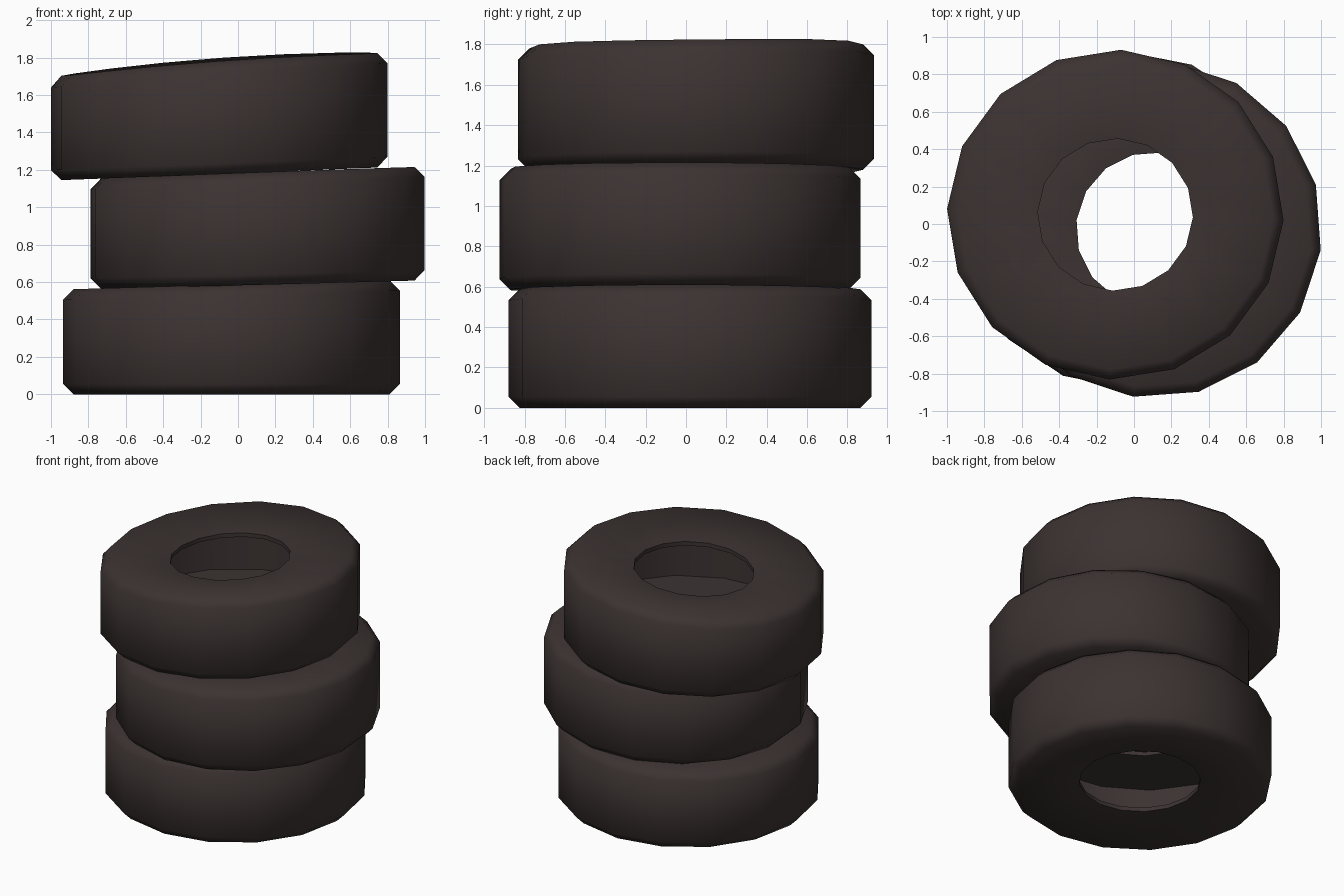
import bpy, bmesh, math

if "Cube" in bpy.data.objects:
    bpy.data.objects.remove(bpy.data.objects["Cube"])

SIDES = 16
R, HOLE, CH = 0.90, 0.415, 0.055   # outer radius, hole radius, shoulder chamfer
DISH, T = 0.055, 0.03              # sidewall sinks towards the hole; wall thickness

rubber = bpy.data.materials.new("dark_rubber")
rubber.diffuse_color = (0.045, 0.033, 0.032, 1)
rubber.use_nodes = True
rubber.node_tree.nodes["Principled BSDF"].inputs["Base Color"].default_value = rubber.diffuse_color


def tyre(name, cx, cy, phase, low, high, sy=1.0, lean=0.0):
    """Hollow tyre; low/high = heights (left, middle, right) of its two sidewalls."""
    def height(t, u):               # quadratic through the three heights
        l, m, r = t
        return m + (r - l) / 2 * u + ((r + l) / 2 - m) * u * u

    # closed profile: radius, which sidewall it follows, offset from that sidewall
    profile = [(HOLE, low, DISH), (R - CH, low, 0), (R, low, CH),
               (R, high, -CH), (R - CH, high, 0), (HOLE, high, -DISH),
               (HOLE, high, -DISH - T), (R - T, high, -DISH - T),
               (R - T, low, DISH + T), (HOLE, low, DISH + T)]
    bm = bmesh.new()
    rings = []
    for r, side, off in profile:
        ring = []
        for i in range(SIDES):
            a = math.radians(phase) + 2 * math.pi * i / SIDES
            x, y = r * math.cos(a), r * math.sin(a) * sy
            z = height(side, x / R) + off + (lean * y if side is high else 0)
            ring.append(bm.verts.new((cx + x, cy + y, z)))
        rings.append(ring)
    for a, b in zip(rings, rings[1:] + rings[:1]):
        for i in range(SIDES):
            j = (i + 1) % SIDES
            bm.faces.new((a[i], a[j], b[j], b[i]))
    me = bpy.data.meshes.new(name)
    bm.to_mesh(me)
    bm.free()
    me.materials.append(rubber)
    ob = bpy.data.objects.new(name, me)
    bpy.context.collection.objects.link(ob)
    bpy.ops.object.select_all(action='DESELECT')
    ob.select_set(True)
    bpy.context.view_layer.objects.active = ob
    bpy.ops.object.shade_smooth_by_angle(angle=math.radians(60))


# stack of three tyres, each shifted and leaning a little
tyre("bottom_tyre", -0.035, 0.02, 0, (0, 0, 0), (0.56, 0.587, 0.61))
tyre("middle_tyre", 0.105, -0.03, -7, (0.565, 0.585, 0.61), (1.15, 1.187, 1.217))
tyre("top_tyre", -0.1, 0.05, -2, (1.143, 1.178, 1.215), (1.695, 1.79, 1.825), 0.98, 0.01)
